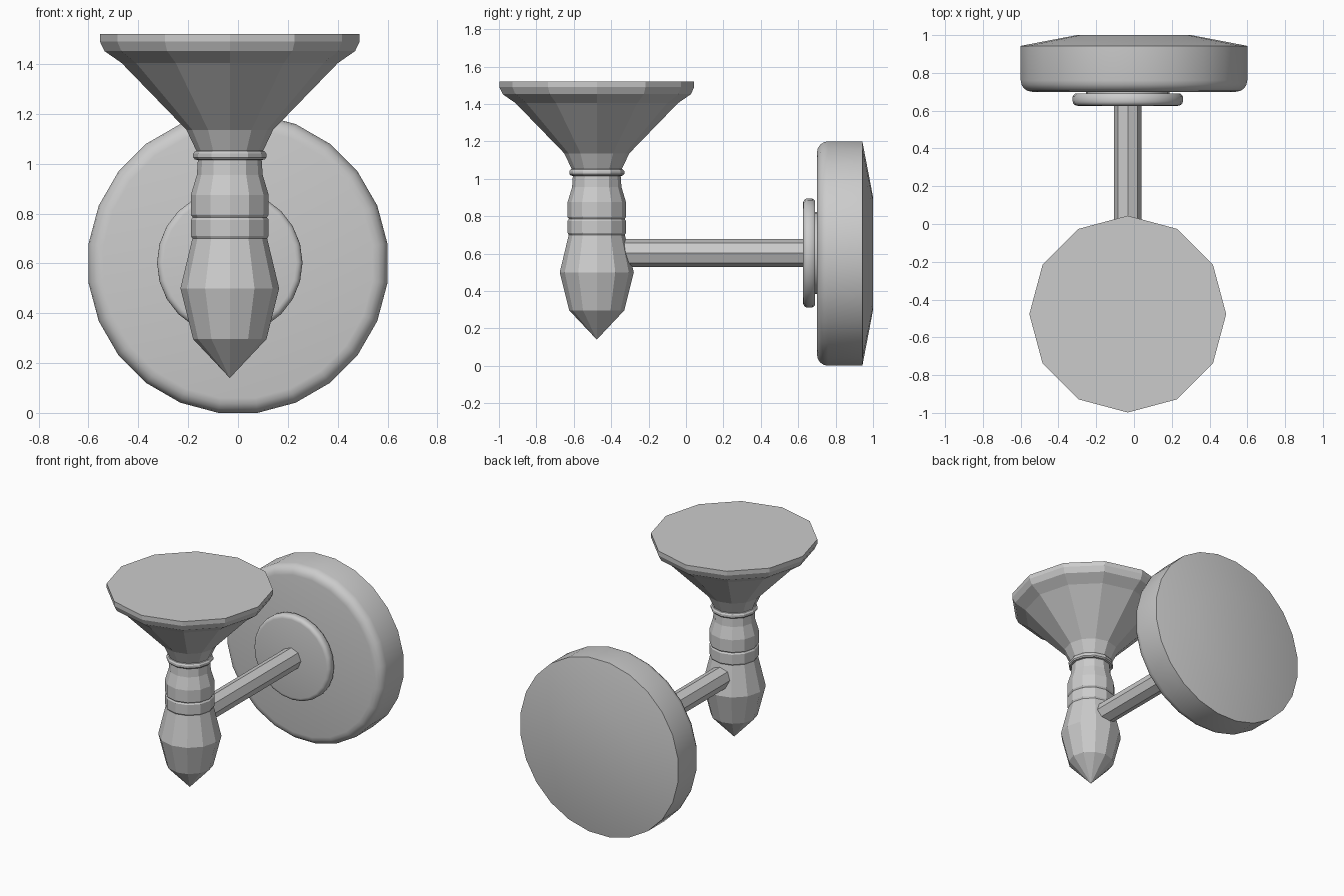
import bpy, bmesh
from math import sin, cos, pi, radians
from mathutils import Matrix

cube = bpy.data.objects.get("Cube")
if cube:
    bpy.data.objects.remove(cube, do_unlink=True)

grey = bpy.data.materials.new("plain_grey")
grey.use_nodes = True
colour = (0.6, 0.6, 0.6, 1)
grey.diffuse_color = colour
grey.node_tree.nodes["Principled BSDF"].inputs["Base Color"].default_value = colour


def lathe(name, profile, sides, location, turn=0.0, along_y=False, smooth=None):
    """Revolve (radius, height) points about z, or about y, with closed ends."""
    bm = bmesh.new()
    rings = []
    for r, h in profile:
        count = sides if r > 0 else 1
        rings.append([bm.verts.new((r * cos(turn + 2 * pi * i / sides),
                                    r * sin(turn + 2 * pi * i / sides), h))
                      for i in range(count)])
    for a, b in zip(rings, rings[1:]):
        for i in range(sides):
            j = (i + 1) % sides
            quad = [a[i % len(a)], a[j % len(a)], b[j % len(b)], b[i % len(b)]]
            bm.faces.new(list(dict.fromkeys(quad)))
    for ring in (rings[0], rings[-1]):
        if len(ring) > 1:
            bm.faces.new(ring)
    if along_y:
        bm.transform(Matrix.Rotation(-pi / 2, 4, "X"))
    bmesh.ops.recalc_face_normals(bm, faces=bm.faces)
    mesh = bpy.data.meshes.new(name)
    bm.to_mesh(mesh)
    bm.free()
    mesh.materials.append(grey)
    obj = bpy.data.objects.new(name, mesh)
    obj.location = location
    bpy.context.collection.objects.link(obj)
    if smooth:
        bpy.ops.object.select_all(action="DESELECT")
        obj.select_set(True)
        bpy.context.view_layer.objects.active = obj
        bpy.ops.object.shade_smooth_by_angle(angle=radians(smooth))
    return obj


def fillet(r, h, size, steps=4):
    """Rounded edge from the face at height h out to radius r."""
    angles = [pi / 2 * i / steps for i in range(steps + 1)]
    return [(r - size + size * sin(a), h + size - size * cos(a)) for a in angles]


AXIS_X, AXIS_Y, ARM_Z = -0.033, -0.477, 0.603

# Turned torch body: pointed foot, bands, collar and flared cup
lathe("torch_body", [
    (0, 0.14), (0.147, 0.296), (0.198, 0.5), (0.15, 0.70),
    (0.156, 0.71), (0.156, 0.775), (0.149, 0.785), (0.156, 0.795),
    (0.156, 0.875), (0.132, 0.955), (0.128, 1.015),
    (0.14, 1.017), (0.147, 1.025), (0.147, 1.04), (0.14, 1.05),
    (0.134, 1.052), (0.174, 1.136), (0.434, 1.404), (0.503, 1.452),
    (0.521, 1.49), (0.521, 1.52)], 12, (AXIS_X, AXIS_Y, 0))

# Arm between the torch and the wall
lathe("arm", [(0.074, -0.40), (0.074, 0.65)], 8, (AXIS_X, 0, ARM_Z),
      along_y=True)

# Small round collar where the arm meets the wall plate
lathe("arm_collar", fillet(0.292, 0.626, 0.025) + [(0.292, 0.675), (0.28, 0.69)],
      24, (AXIS_X, 0, ARM_Z), along_y=True, smooth=40)
lathe("collar_spacer", [(0.22, 0.68), (0.22, 0.72)], 24, (AXIS_X, 0, ARM_Z),
      along_y=True, smooth=40)

# Wall plate with a rounded front edge and a tapered back
lathe("wall_plate", fillet(0.605, 0.70, 0.06) + [(0.605, 0.943), (0.305, 1.0)],
      24, (0, 0, 0.6), turn=pi / 24, along_y=True, smooth=24)
